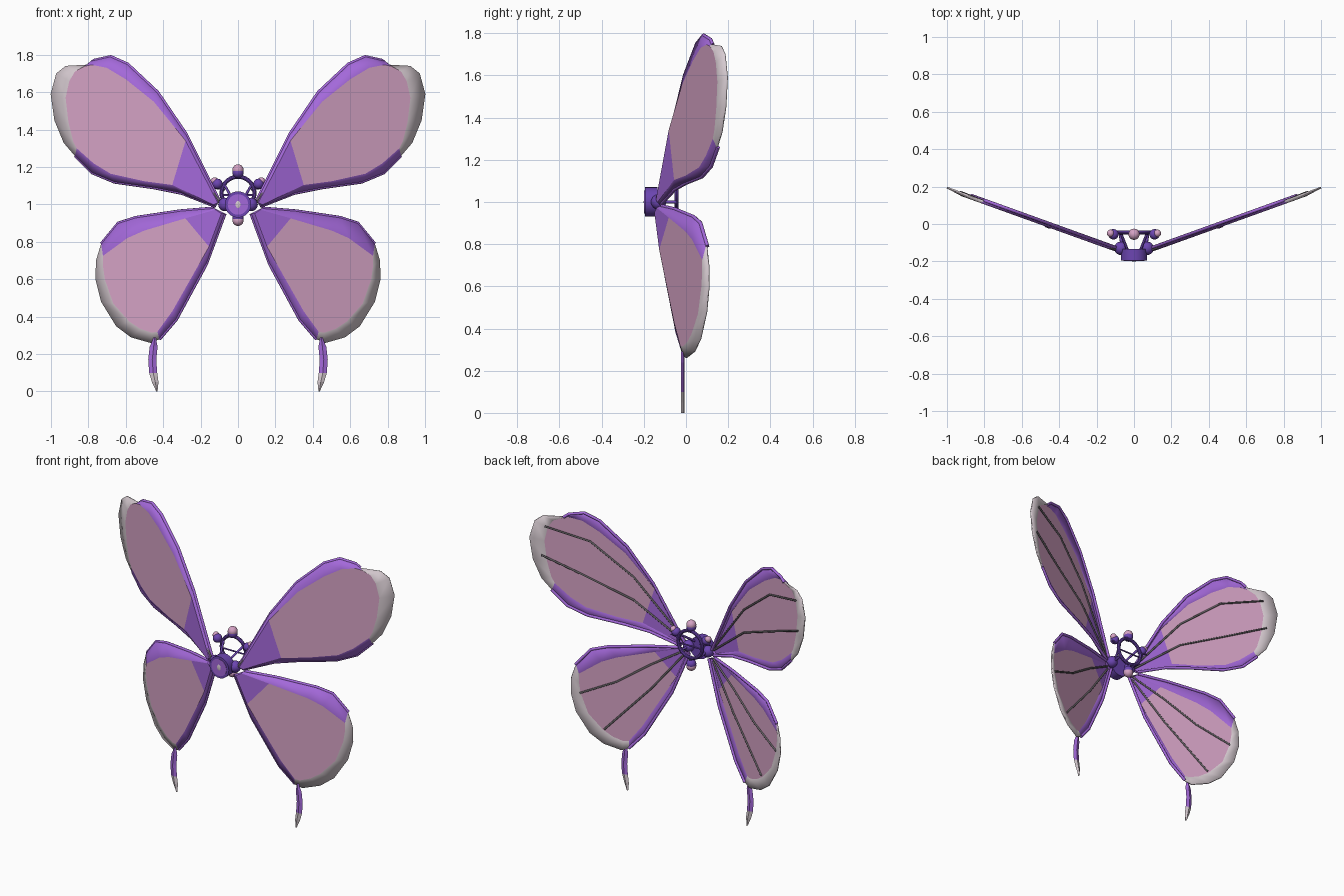
import bpy, bmesh, math
from mathutils import Vector

if "Cube" in bpy.data.objects:
    bpy.data.objects.remove(bpy.data.objects["Cube"])


def material(name, rgb):
    m = bpy.data.materials.new(name)
    m.use_nodes = True
    colour = (*rgb, 1)
    m.diffuse_color = colour
    m.node_tree.nodes["Principled BSDF"].inputs["Base Color"].default_value = colour
    return m


PURPLE = material("wing purple", (0.37, 0.14, 0.70))
PINK = material("panel pink", (0.66, 0.36, 0.55))
WHITE = material("tip white", (0.68, 0.60, 0.64))
DARK = material("body purple", (0.15, 0.06, 0.44))
GREY = material("vein grey", (0.13, 0.12, 0.13))
SIDES = {"left": 1, "right": -1}


def sweep_y(x):
    """Depth of the swept-back wing plane at distance x from the middle."""
    return -0.165 + 0.36 * x


def mesh_object(name, bm, mats):
    bmesh.ops.recalc_face_normals(bm, faces=bm.faces)
    mesh = bpy.data.meshes.new(name)
    bm.to_mesh(mesh)
    bm.free()
    for m in mats:
        mesh.materials.append(m)
    obj = bpy.data.objects.new(name, mesh)
    bpy.context.collection.objects.link(obj)
    return obj


def tube(name, points, radius, mat):
    curve = bpy.data.curves.new(name, "CURVE")
    curve.dimensions = "3D"
    curve.bevel_depth = radius
    curve.bevel_resolution = 2
    curve.use_fill_caps = True
    spline = curve.splines.new("POLY")
    spline.points.add(len(points) - 1)
    for p, co in zip(spline.points, points):
        p.co = (*co, 1)
    curve.materials.append(mat)
    obj = bpy.data.objects.new(name, curve)
    bpy.context.collection.objects.link(obj)
    return obj


def smooth(obj, name, mat):
    obj.name = name
    obj.data.materials.append(mat)
    bpy.ops.object.shade_smooth_by_angle(angle=math.radians(35))
    return obj


def ball(name, centre, radius, mat, scale=(1, 1, 1)):
    bpy.ops.mesh.primitive_uv_sphere_add(segments=20, ring_count=12, radius=radius, location=centre)
    bpy.context.object.scale = scale
    return smooth(bpy.context.object, name, mat)


def disc(name, y, radius, depth, mat):
    bpy.ops.mesh.primitive_cylinder_add(vertices=28, radius=radius, depth=depth,
                                        location=(0, y, 1), rotation=(math.pi / 2, 0, 0))
    return smooth(bpy.context.object, name, mat)


def ring(name, centre, radius, thickness, mat):
    bpy.ops.mesh.primitive_torus_add(major_radius=radius, minor_radius=thickness, major_segments=32,
                                     minor_segments=10, location=centre, rotation=(math.pi / 2, 0, 0))
    return smooth(bpy.context.object, name, mat)


def wing(name, sign, rows, tip_start, tip_end, veins):
    """Rows pair a point on the outer edge with one on the panel edge."""
    def place(x, z, back=0.0):
        return Vector((sign * x, sweep_y(x) + back, z))

    bm = bmesh.new()
    outer = [bm.verts.new(place(a, b)) for a, b, c, d in rows]
    inner = [bm.verts.new(place(c, d, -0.014)) for a, b, c, d in rows]
    # Sloping border, white around the tip
    for i in range(len(rows) - 1):
        face = bm.faces.new((outer[i], outer[i + 1], inner[i + 1], inner[i]))
        face.material_index = 2 if tip_start <= i < tip_end else 0
        face.smooth = True
    bm.faces.new((outer[-1], outer[0], inner[0], inner[-1]))
    # Root patch and flat panel
    bm.faces.new((inner[0], inner[1], inner[-2], inner[-1]))
    bm.faces.new(inner[1:-1]).material_index = 1
    obj = mesh_object(name, bm, (PURPLE, PINK, WHITE))
    solid = obj.modifiers.new("thickness", "SOLIDIFY")
    solid.thickness = 0.008
    solid.offset = 0
    # Raised rims beside the purple borders
    for label, part in (("front_rim", rows[:tip_start + 1]), ("rear_rim", rows[tip_end:])):
        tube(f"{name}_{label}", [place(r[0], r[1], 0.004) for r in part], 0.009, PURPLE)
    # Veins on the back
    for k, path in enumerate(veins):
        tube(f"{name}_vein_{k}", [place(x, z, 0.002 - 0.010 * (x < 0.9)) for x, z in path],
             0.006, GREY)


UPPER = [
    (.10, 1.02, .11, 1.01), (.28, 1.38, .28, 1.34), (.43, 1.6, .45, 1.55),
    (.59, 1.75, .6, 1.67), (.68, 1.79, .7, 1.73), (.77, 1.77, .78, 1.745),
    (.8, 1.745, .82, 1.738), (.92, 1.74, .87, 1.71), (.97, 1.7, .9, 1.66),
    (1, 1.59, .92, 1.57), (.98, 1.45, .905, 1.44), (.93, 1.33, .88, 1.34),
    (.87, 1.26, .86, 1.3), (.78, 1.17, .77, 1.22), (.66, 1.12, .68, 1.165),
    (.45, 1.09, .5, 1.125), (.3, 1.06, .35, 1.105), (.12, .99, .13, 1.0)]
LOWER = [
    (.13, .98, .12, .97), (.31, .965, .28, .925), (.545, .93, .5, .86),
    (.64, .9, .59, .82), (.73, .79, .72, .725), (.757, .7, .72, .67),
    (.76, .6, .71, .6), (.73, .48, .665, .47), (.65, .35, .58, .375),
    (.57, .29, .52, .335), (.465, .26, .46, .315), (.42, .28, .43, .32),
    (.33, .385, .35, .43), (.17, .68, .155, .775), (.07, .95, .09, .95)]
UPPER_VEINS = [[(.1, 1.02), (.4, 1.4), (.65, 1.6), (.91, 1.67)],
               [(.1, 1.01), (.4, 1.25), (.7, 1.38), (.93, 1.48)]]
LOWER_VEINS = [[(.1, .96), (.3, .84), (.5, .7), (.71, .6)],
               [(.1, .94), (.3, .68), (.57, .38)]]
# Tail: height, inner and outer edge
TAIL = [(.29, .44, .45), (.24, .43, .472), (.17, .437, .48), (.1, .432, .475),
        (.05, .425, .46), (0, .43, .437)]

for side, s in SIDES.items():
    wing(f"{side}_upper_wing", s, UPPER, 6, 12, UPPER_VEINS)
    wing(f"{side}_lower_wing", s, LOWER, 4, 11, LOWER_VEINS)

    # Ribbon tail with a white end
    bm = bmesh.new()
    loops = []
    for z, a, b in TAIL:
        mid = (a + b) / 2
        corners = ((a, 0), (mid, -0.008), (b, 0), (mid, 0.008))
        loops.append([bm.verts.new((s * x, -0.015 + d, z)) for x, d in corners])
    for i, (p, q) in enumerate(zip(loops, loops[1:])):
        for k in range(4):
            n = (k + 1) % 4
            bm.faces.new((p[k], p[n], q[n], q[k])).material_index = int(i >= 3)
    bm.faces.new(loops[0])
    bm.faces.new(loops[-1]).material_index = 1
    mesh_object(f"{side}_tail", bm, (PURPLE, WHITE))

    # Wing joints, struts and side pins
    ball(f"{side}_joint", (s * 0.07, -0.13, 1.0), 0.036, DARK)
    tube(f"{side}_strut", [(s * 0.06, -0.15, 1.0), (s * 0.075, -0.045, 1.0)], 0.008, DARK)
    tube(f"{side}_brace", [(s * 0.03, -0.15, 1.03), (s * 0.07, -0.05, 1.1)], 0.007, DARK)
    tube(f"{side}_pin", [(s * 0.07, -0.045, 1.08), (s * 0.14, -0.045, 1.09)], 0.005, DARK)
    ball(f"{side}_knob", (s * 0.11, -0.055, 1.11), 0.028, DARK)
    ball(f"{side}_bead", (s * 0.125, -0.05, 1.125), 0.02, PINK)

# Central hub with its stone
disc("hub", -0.165, 0.07, 0.06, DARK)
disc("hub_cap", -0.193, 0.055, 0.01, PURPLE)
ball("hub_stone", (0, -0.19, 1.0), 0.03, WHITE, (0.7, 0.35, 1))

# Rear ring with a cross bar and beads above and below
ring("rear_ring", (0, -0.045, 1.06), 0.088, 0.011, DARK)
tube("ring_bar", [(-0.085, -0.045, 1.05), (0.085, -0.045, 1.05)], 0.005, DARK)
for label, z, inward in (("top", 1.185, -1), ("bottom", 0.915, 1)):
    ball(f"{label}_bead", (0, -0.055, z), 0.03, PINK)
    ball(f"{label}_bead_cup", (0, -0.055, z + inward * 0.014), 0.03, DARK)
tube("bottom_bead_stem", [(0, -0.055, 0.92), (0, -0.045, 0.98)], 0.01, DARK)
